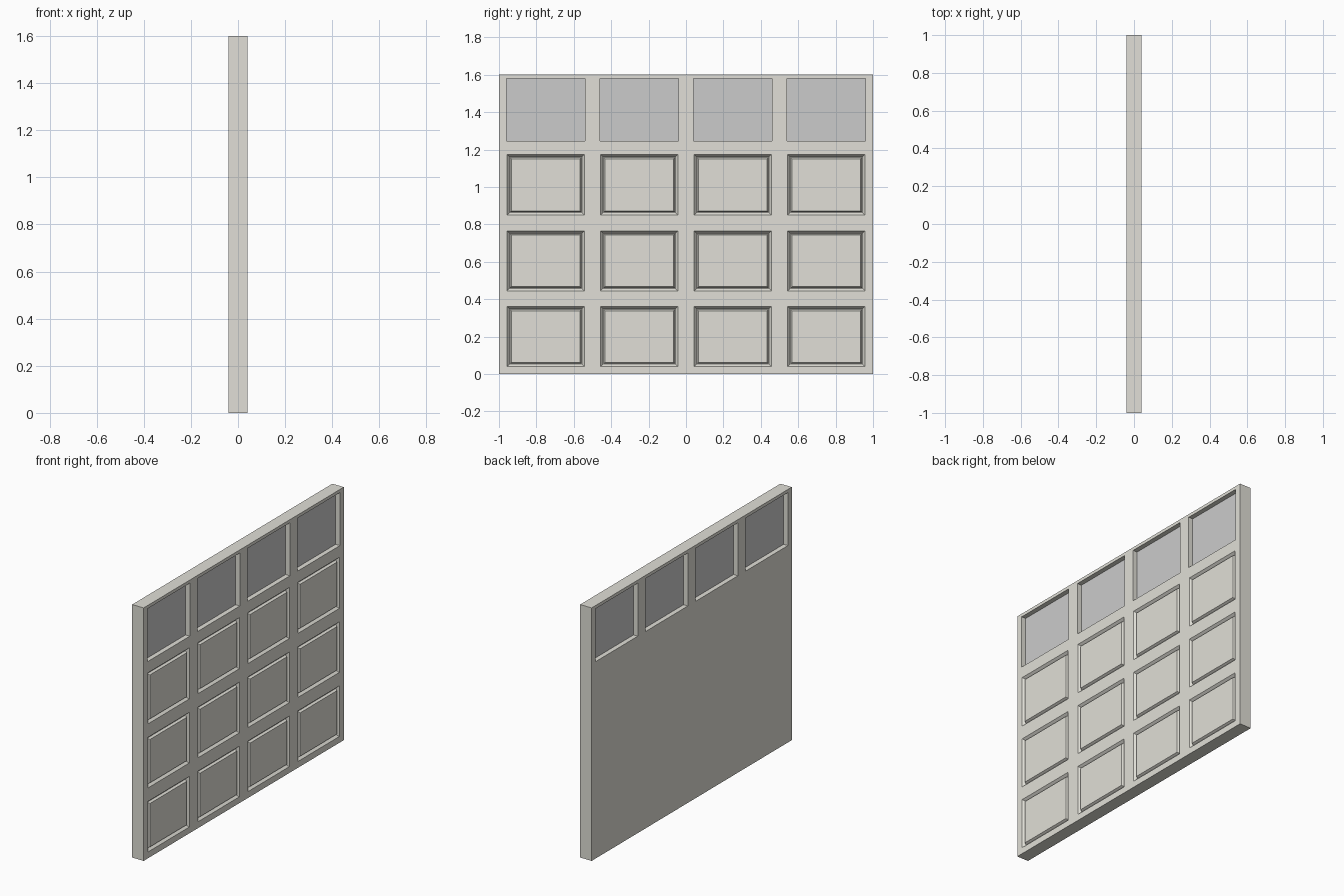
import bpy, bmesh

if "Cube" in bpy.data.objects:
    bpy.data.objects.remove(bpy.data.objects["Cube"])

X = 0.04                                   # half thickness
COLS = (-0.75, -0.25, 0.25, 0.75)
PANEL_ROWS = ((0.04, 0.36), (0.445, 0.765), (0.85, 1.173))
WINDOW_ROW = (1.245, 1.58)
PANEL_HALF, WINDOW_HALF = 0.206, 0.211


def material(name, rgb):
    m = bpy.data.materials.new(name)
    m.diffuse_color = (*rgb, 1)
    m.use_nodes = True
    m.node_tree.nodes["Principled BSDF"].inputs["Base Color"].default_value = m.diffuse_color
    return m


def finish(bm, name, mat):
    bmesh.ops.recalc_face_normals(bm, faces=bm.faces[:])
    me = bpy.data.meshes.new(name)
    bm.to_mesh(me)
    bm.free()
    me.materials.append(mat)
    ob = bpy.data.objects.new(name, me)
    bpy.context.collection.objects.link(ob)
    return ob


paint = material("beige_paint", (0.75, 0.74, 0.68))
glass = material("grey_glass", (0.58, 0.58, 0.58))

# Door leaf: a grid of cells; column lines follow the panels or windows per row
bm = bmesh.new()
zs = [0.0] + [z for row in PANEL_ROWS for z in row] + [*WINDOW_ROW, 1.6]
grid = []
for z in zs:
    half = WINDOW_HALF if z >= WINDOW_ROW[0] else PANEL_HALF
    ys = [-1.0] + [c + s * half for c in COLS for s in (-1, 1)] + [1.0]
    grid.append([bm.verts.new((X, y, z)) for y in ys])
panels = []
for r in range(len(zs) - 1):
    for c in range(9):
        if r == 7 and c % 2:               # window openings
            continue
        f = bm.faces.new((grid[r][c], grid[r][c + 1],
                          grid[r + 1][c + 1], grid[r + 1][c]))
        if r % 2 and c % 2:
            panels.append(f)

# Thickness, keeping the panelled face at +x
ext = bmesh.ops.extrude_face_region(bm, geom=bm.faces[:], use_keep_orig=True)
back = [g for g in ext["geom"] if isinstance(g, bmesh.types.BMVert)]
bmesh.ops.translate(bm, verts=back, vec=(-2 * X, 0, 0))
bmesh.ops.recalc_face_normals(bm, faces=bm.faces[:])

# Moulded groove around every panel: slope in, narrow floor, slope back out
for width, depth in ((0.018, -0.016), (0.004, 0.0), (0.010, 0.014)):
    bmesh.ops.inset_individual(bm, faces=panels, thickness=width, depth=depth)
finish(bm, "garage_door", paint)

# Window panes, set midway in the thickness
z0, z1 = WINDOW_ROW
for i, c in enumerate(COLS):
    bm = bmesh.new()
    bmesh.ops.create_cube(bm, size=1)
    bmesh.ops.scale(bm, verts=bm.verts, vec=(0.02, 2 * WINDOW_HALF, z1 - z0))
    bmesh.ops.translate(bm, verts=bm.verts, vec=(0, c, (z0 + z1) / 2))
    finish(bm, f"window_pane_{i + 1}", glass)
